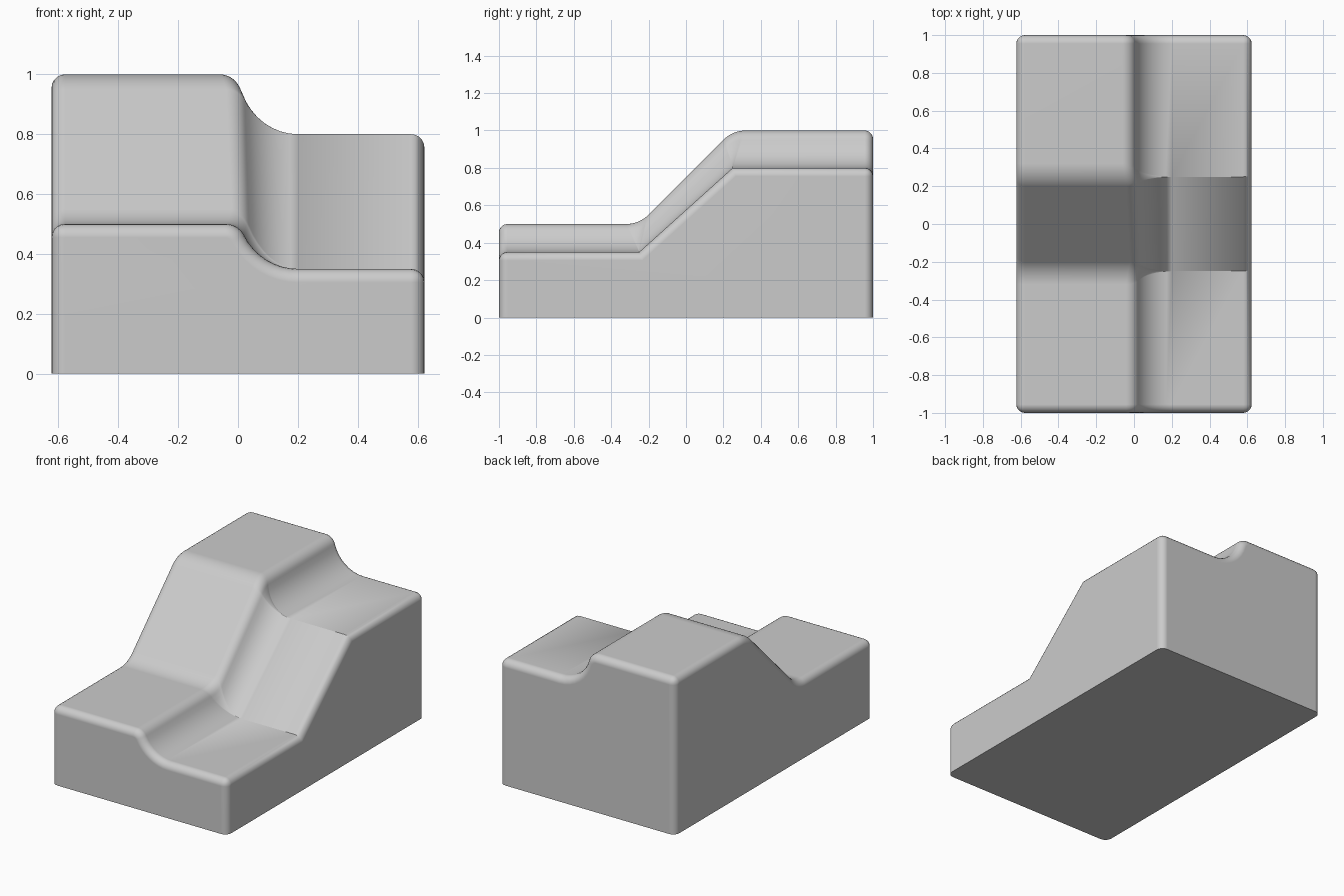
import bpy, bmesh
from math import sin, cos, atan2, asin, sqrt, radians, pi
from mathutils import Vector

cube = bpy.data.objects.get("Cube")
if cube:
    bpy.data.objects.remove(cube)

W, R, r = 0.623, 0.2, 0.07      # half width, cove radius, shoulder radius
EDGE = 0.045                    # rounding of the outer edges
STEPS = 8


def fillet(corner, radius, side):
    """Arc (y, z) between level ground and a 45 degree slope; side -1 = foot, 1 = crest."""
    run = radius * (sqrt(2) - 1)
    y0, z0 = corner
    pts = []
    for i in range(STEPS + 1):
        a = radians(45) * i / STEPS
        pts.append(Vector((y0 - run + radius * sin(a), z0 + radius * (1 - cos(a)))))
    if side > 0:                # the crest is the foot turned half a turn
        pts = [Vector((2 * y0 - p.x, 2 * z0 - p.y)) for p in reversed(pts)]
    return pts


def cross_section(d):
    """Points (x, share of the step height) from the high side to the low side."""
    dz = R - d + r
    cx = R - sqrt((R + r) ** 2 - dz ** 2)
    tilt = asin(dz / (R + r))
    pts = [(-W, 1)]
    for i in range(STEPS + 1):  # rounded shoulder
        a = pi / 2 + (tilt - pi / 2) * i / STEPS
        pts.append((cx + r * cos(a), (d - r + r * sin(a)) / d))
    for i in range(1, STEPS + 1):  # hollow cove
        a = tilt + (pi / 2 - tilt) * i / STEPS
        pts.append((R - R * cos(a), R * (1 - sin(a)) / d))
    return pts + [(W, 0)]


# Rows along the block: low path point, high path point, step height across the slope
low_foot, low_crest = Vector((-0.25, 0.35)), Vector((0.25, 0.8))
run = low_crest - low_foot
normal = Vector((-run.y, run.x)).normalized()
rows = [(Vector((-1, 0.35)), Vector((-1, 0.5)), 0.15)]
for low, arc, flat_d, side in (
    (low_foot, fillet((-0.25, 0.5), 0.17, -1), 0.15, -1),
    (low_crest, fillet((0.25, 1.0), 0.17, 1), 0.2, 1),
):
    slope_end = arc[-1] if side < 0 else arc[0]
    slope_d = (slope_end - low).dot(normal)
    for i, p in enumerate(arc):
        f = i / STEPS if side < 0 else 1 - i / STEPS
        rows.append((low, p, flat_d + (slope_d - flat_d) * f))
rows.append((Vector((1, 0.8)), Vector((1, 1)), 0.2))

# Stepped top surface
bm = bmesh.new()
grid = []
for low, high, d in rows:
    line = []
    for x, t in cross_section(d):
        p = low.lerp(high, t)
        line.append(bm.verts.new((x, p.x, p.y)))
    grid.append(line)
for a, b in zip(grid, grid[1:]):
    for j in range(len(a) - 1):
        bm.faces.new((a[j], a[j + 1], b[j + 1], b[j]))
bmesh.ops.remove_doubles(bm, verts=bm.verts, dist=0.0001)


# Walls and base
def chain(points):
    """Find the distinct merged vertices along one rim of the top."""
    found = []
    for p in points:
        v = min(bm.verts, key=lambda q: (q.co - p).length_squared)
        if v not in found:
            found.append(v)
    return found


def rim_row(row):
    low, high, d = row
    return [Vector((x, *low.lerp(high, t))) for x, t in cross_section(d)]


rims = [
    chain(rim_row(rows[0])),
    chain([Vector((W, *low)) for low, high, d in rows]),
    chain(rim_row(rows[-1])[::-1]),
    chain([Vector((-W, *high)) for low, high, d in reversed(rows)]),
]
base = [bm.verts.new((x, y, 0)) for x, y in ((-W, -1), (W, -1), (W, 1), (-W, 1))]
for i, rim in enumerate(rims):
    bm.faces.new([base[i], base[(i + 1) % 4]] + rim[::-1])
bm.faces.new(base[::-1])
bmesh.ops.recalc_face_normals(bm, faces=bm.faces)

# Round the top rim and the upright corners
edges = {bm.edges.get((a, b)) for rim in rims for a, b in zip(rim, rim[1:])}
edges |= {bm.edges.get((base[i], rims[i][0])) for i in range(4)}
bmesh.ops.bevel(bm, geom=[e for e in edges if e], offset=EDGE, offset_type='OFFSET',
                segments=5, profile=0.5, affect='EDGES', clamp_overlap=False)

mesh = bpy.data.meshes.new("stepped_block")
bm.to_mesh(mesh)
bm.free()
block = bpy.data.objects.new("stepped_block", mesh)
bpy.context.collection.objects.link(block)

# Plain grey
grey = bpy.data.materials.new("plain_grey")
grey.use_nodes = True
colour = (0.6, 0.6, 0.6, 1)
grey.diffuse_color = colour
grey.node_tree.nodes["Principled BSDF"].inputs["Base Color"].default_value = colour
mesh.materials.append(grey)

# Smooth curves, crisp creases
mesh.shade_smooth()
mesh.set_sharp_from_angle(angle=radians(30))
weighted = block.modifiers.new("flat_faces", 'WEIGHTED_NORMAL')
weighted.keep_sharp = True
